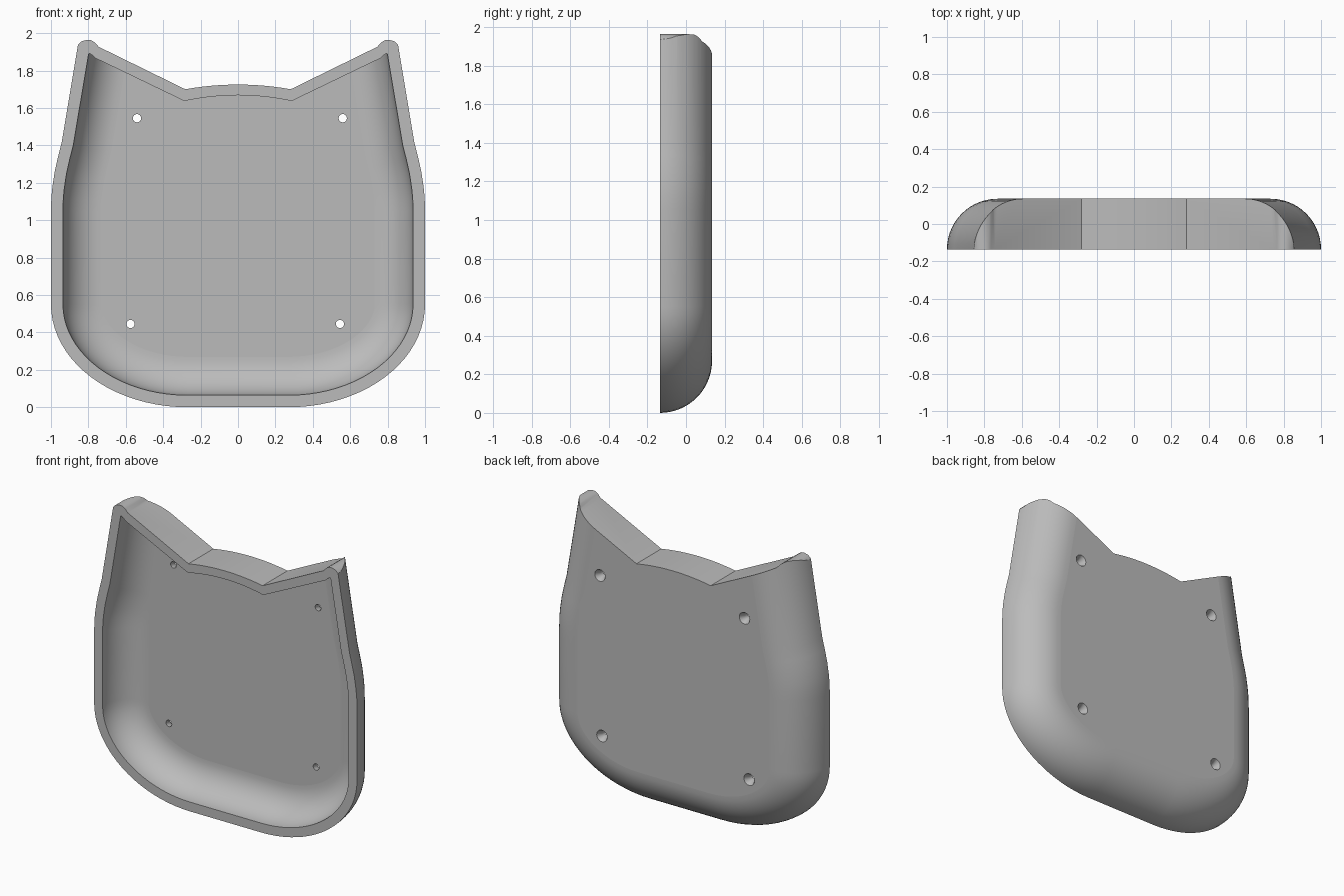
import bpy, bmesh
from math import sin, cos, pi
from mathutils import Vector

cube = bpy.data.objects.get("Cube")
if cube:
    bpy.data.objects.remove(cube, do_unlink=True)

FRONT, BACK, ROUND = -0.135, 0.135, 0.27
WALL, FLOOR = 0.064, 0.07


def mirrored(left):
    """Close a half outline by reflecting it over x = 0."""
    return left + [(-x, z) for x, z in reversed(left) if abs(x) > 1e-6]


def inset(points, d):
    """Move a counter-clockwise outline inward, with mitred corners."""
    pts = [Vector(p) for p in points]
    out = []
    for i, p in enumerate(pts):
        a = (p - pts[i - 1]).normalized()
        b = (pts[(i + 1) % len(pts)] - p).normalized()
        na, nb = Vector((-a.y, a.x)), Vector((-b.y, b.x))
        out.append(p + (na + nb) * d / (1 + na.dot(nb)))
    return out


def loft(name, rings):
    """Closed solid through a list of (y, outline) rings."""
    bm = bmesh.new()
    loops = [[bm.verts.new((x, y, z)) for x, z in ring] for y, ring in rings]
    n = len(loops[0])
    for a, b in zip(loops, loops[1:]):
        for i in range(n):
            j = (i + 1) % n
            bm.faces.new((a[i], a[j], b[j], b[i]))
    bm.faces.new(loops[0])
    bm.faces.new(loops[-1])
    bmesh.ops.recalc_face_normals(bm, faces=bm.faces)
    mesh = bpy.data.meshes.new(name)
    bm.to_mesh(mesh)
    bm.free()
    obj = bpy.data.objects.new(name, mesh)
    bpy.context.collection.objects.link(obj)
    return obj


def cut(obj, tool, operation):
    """Apply a boolean and remove its tool."""
    tool.hide_render = True
    mod = obj.modifiers.new("cut", 'BOOLEAN')
    mod.operation, mod.solver, mod.object = operation, 'EXACT', tool
    bpy.context.view_layer.objects.active = obj
    bpy.ops.object.modifier_apply(modifier=mod.name)
    bpy.data.objects.remove(tool, do_unlink=True)


# Side and bottom outline, running on past the ears
side = [(-0.795, 2.3), (-0.943, 1.415), (-0.962, 1.34), (-0.98, 1.26),
        (-0.992, 1.18), (-0.998, 1.12), (-1.0, 1.05)]
STEPS = 20
corner = [(-0.27 - 0.73 * cos(pi / 2 * i / STEPS), 0.55 - 0.55 * sin(pi / 2 * i / STEPS))
          for i in range(STEPS + 1)]
shell = mirrored(side + corner)


def bowl(name, start, offset, radius, depth):
    """Solid whose sides and bottom curve in towards the back."""
    rings = [(start, inset(shell, offset))] if start < FRONT else []
    for i in range(15):
        a = pi / 2 * i / 14
        rings.append((FRONT + depth * sin(a), inset(shell, offset + radius * (1 - cos(a)))))
    return loft(name, rings)


def top_limit(name, tip, notch, crown):
    """Prism below the ears and the gently arched crown."""
    brow = [(notch[0] * (1 - t / 6), crown - (crown - notch[1]) * (1 - t / 6) ** 2)
            for t in range(7)]
    half = [(-1.2, -0.5), (-1.2, 1.2)] + tip + brow
    return loft(name, [(y, mirrored(half)) for y in (-0.4, 0.4)])


# Outer body
tray = bowl("cat_head_tray", FRONT, 0, ROUND, BACK - FRONT)
ear = [(-0.872, 1.90), (-0.86, 1.932), (-0.838, 1.955), (-0.81, 1.964), (-0.785, 1.962),
       (-0.765, 1.95), (-0.745, 1.927)]
cut(tray, top_limit("outer_top", ear, (-0.282, 1.70), 1.725), 'INTERSECT')

# Hollow inside
hollow = bowl("hollow", FRONT - 0.1, WALL, 0.205, FLOOR - FRONT)
inner_ear = [(-0.803, 1.885), (-0.795, 1.892), (-0.785, 1.887), (-0.76, 1.865)]
cut(hollow, top_limit("inner_top", inner_ear, (-0.287, 1.637), 1.668), 'INTERSECT')
cut(tray, hollow, 'DIFFERENCE')

# Countersunk screw holes
for hx, hz in ((-0.54, 1.545), (0.56, 1.545), (-0.575, 0.445), (0.545, 0.445)):
    rings = [(y, [(hx + r * cos(pi * k / 12), hz + r * sin(pi * k / 12)) for k in range(24)])
             for y, r in ((0, 0.022), (0.1, 0.022), (BACK, 0.04), (0.2, 0.04))]
    cut(tray, loft("screw_hole", rings), 'DIFFERENCE')

# Grey plastic
grey = bpy.data.materials.new("grey_plastic")
grey.use_nodes = True
colour = (0.5, 0.5, 0.5, 1)
grey.diffuse_color = colour
grey.node_tree.nodes["Principled BSDF"].inputs["Base Color"].default_value = colour
tray.data.materials.clear()
tray.data.materials.append(grey)

# Smooth curves, flat front rim, floor and back
bpy.ops.object.select_all(action='DESELECT')
tray.select_set(True)
bpy.context.view_layer.objects.active = tray
bpy.ops.object.shade_smooth_by_angle(angle=0.5)
for face in tray.data.polygons:
    face.material_index = 0
    if abs(face.normal.y) > 0.9995:
        face.use_smooth = False
